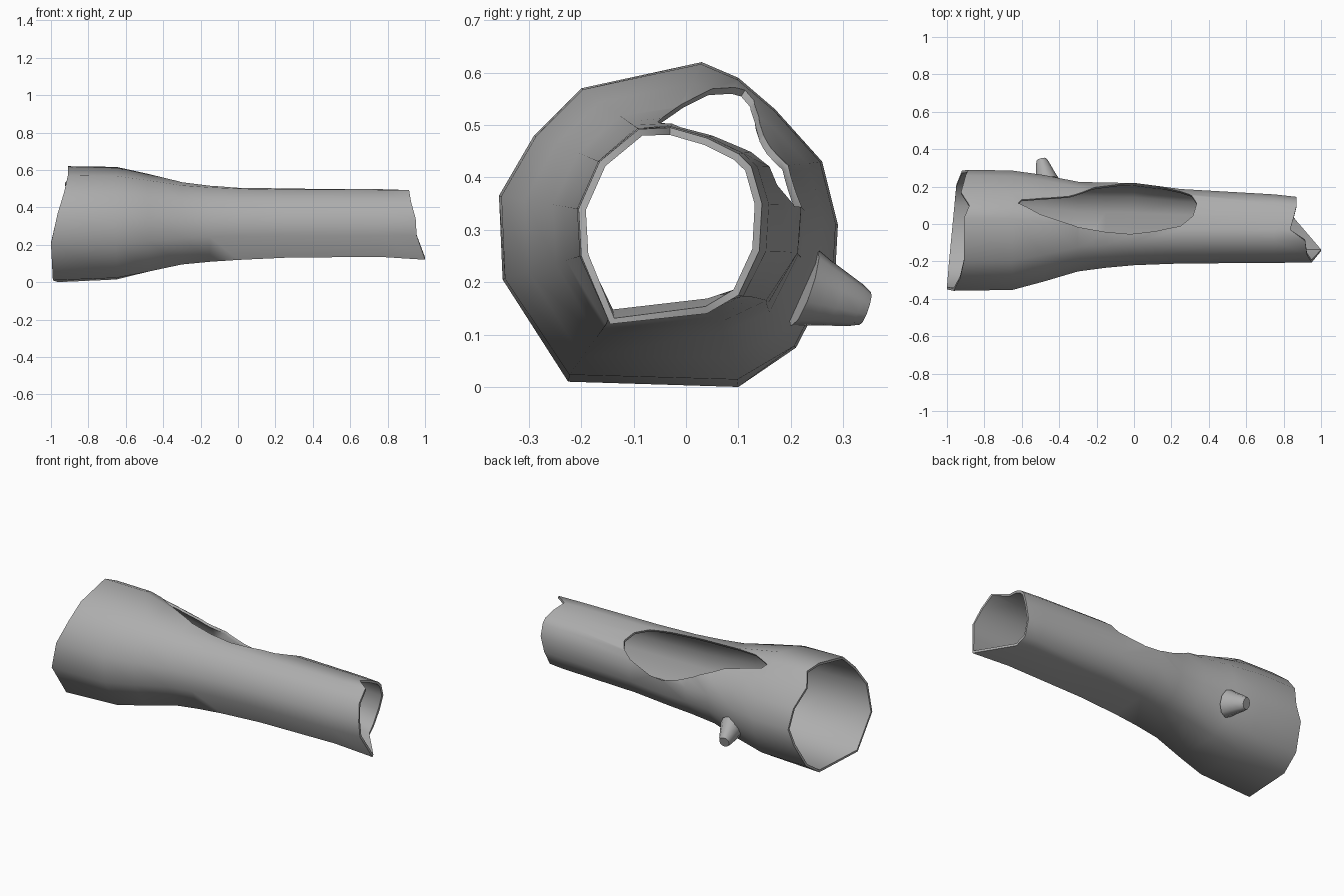
import bpy, bmesh, math
from mathutils import Vector

if "Cube" in bpy.data.objects:
    bpy.data.objects.remove(bpy.data.objects["Cube"])


def make_object(name, rings, caps=False):
    """Skin a list of equal-length closed rings of points."""
    bm = bmesh.new()
    loops = [[bm.verts.new(p) for p in ring] for ring in rings]
    n = len(loops[0])
    for a, b in zip(loops, loops[1:]):
        for i in range(n):
            j = (i + 1) % n
            bm.faces.new((a[i], a[j], b[j], b[i]))
    if caps:
        bm.faces.new(loops[0])
        bm.faces.new(loops[-1])
    bmesh.ops.recalc_face_normals(bm, faces=bm.faces)
    mesh = bpy.data.meshes.new(name)
    bm.to_mesh(mesh)
    bm.free()
    obj = bpy.data.objects.new(name, mesh)
    bpy.context.collection.objects.link(obj)
    return obj


def select(obj):
    bpy.ops.object.select_all(action='DESELECT')
    obj.select_set(True)
    bpy.context.view_layer.objects.active = obj


# Cross-sections (y, z) of the wide and narrow ends
wide = [(-.225, .01), (.10, 0), (.21, .075), (.285, .22), (.29, .31), (.26, .43), (.17, .53),
        (.10, .59), (.03, .62), (-.2, .57), (-.29, .48), (-.357, .365), (-.35, .205)]
narrow = [(-.145, .12), (.04, .14), (.10, .175), (.14, .26), (.145, .35), (.125, .42), (.10, .445),
          (.04, .475), (-.03, .495), (-.09, .492), (-.165, .43), (-.205, .34), (-.2, .25)]

# Ragged x positions of both rims, one per section point
wide_x = [-.99, -.96, -.95, -.92, -.885, -.90, -.925, -.88, -.91, -.91, -.93, -.965, -1]
narrow_x = [1, .85, .84, .85, .87, .87, .87, .855, .835, .915, .925, .95, .955]

# Stations: x, blend wide->narrow, bulge of the back side, lift of the underside
stations = [(-.65, .03, 1, .01), (-.48, .33, 1.08, .01), (-.3, .68, 1.18, .01),
            (-.15, .81, 1.28, .01), (0, .9, 1.38, .01), (.25, .96, 1.24, .015),
            (.75, .98, 1.07, .018)]


def section(xs, t, k, lift=0):
    ring = []
    for i, (x, (ya, za), (yb, zb)) in enumerate(zip(xs, wide, narrow)):
        y = ya + (yb - ya) * t
        z = za + (zb - za) * t + (lift if i < 2 else 0)
        ring.append((x, y * k if y > 0 else y, z))
    return ring


# Hollow log shell
n = len(wide)
rings = [section(wide_x, 0, 1)]
rings += [section([x] * n, t, k, lift) for x, t, k, lift in stations]
rings.append(section(narrow_x, 1, 1))
log = make_object("hollow_log", rings)
solid = log.modifiers.new("wall", 'SOLIDIFY')
solid.thickness = .014
solid.offset = -1

# Long opening in the upper back side: outline (x, w) pushed outward
outline = [(-.62, -.20), (-.5, -.254), (-.3, -.293), (-.15, -.306), (-.02, -.31), (.12, -.295),
           (.25, -.268), (.315, -.215), (.335, -.144), (.31, -.095), (.25, -.053), (.1, -.004),
           (0, .008), (-.1, -.015), (-.2, -.048), (-.28, -.09), (-.35, -.125), (-.45, -.145),
           (-.6, -.175)]
ang = math.radians(31.5)
out = Vector((0, math.sin(ang), math.cos(ang)))
side = Vector((0, math.cos(ang), -math.sin(ang)))
cutter = make_object("opening_cutter",
                     [[Vector((x, 0, 0)) + side * w + out * s for x, w in outline]
                      for s in (.33, 1.0)], caps=True)
cutter.hide_render = True
cut = log.modifiers.new("opening", 'BOOLEAN')
cut.operation = 'DIFFERENCE'
cut.solver = 'EXACT'
cut.object = cutter
select(log)
for mod in ("wall", "opening"):
    bpy.ops.object.modifier_apply(modifier=mod)
bpy.data.objects.remove(cutter)

# Broken branch stub on the back
base, tip = Vector((-.465, .225, .19)), Vector((-.495, .342, .15))
axis = (tip - base).normalized()
u = axis.cross(Vector((1, 0, 0))).normalized()
v = axis.cross(u)
stub_rings = []
for f, r in ((0, .078), (.25, .066), (.5, .056), (.85, .042), (1, .033)):
    c = base.lerp(tip, f)
    stub_rings.append([c + (u * math.cos(a) + v * math.sin(a) * .85) * r
                       for a in (math.tau * i / 10 for i in range(10))])
stub = make_object("branch_stub", stub_rings, caps=True)

# Mid-grey bark, smooth with sharp rims
bark = bpy.data.materials.new("bark")
bark.diffuse_color = (.42, .42, .42, 1)
bark.use_nodes = True
bark.node_tree.nodes["Principled BSDF"].inputs["Base Color"].default_value = bark.diffuse_color
for obj in (log, stub):
    obj.data.materials.clear()
    obj.data.materials.append(bark)
    select(obj)
    bpy.ops.object.shade_smooth_by_angle(angle=math.radians(65))
